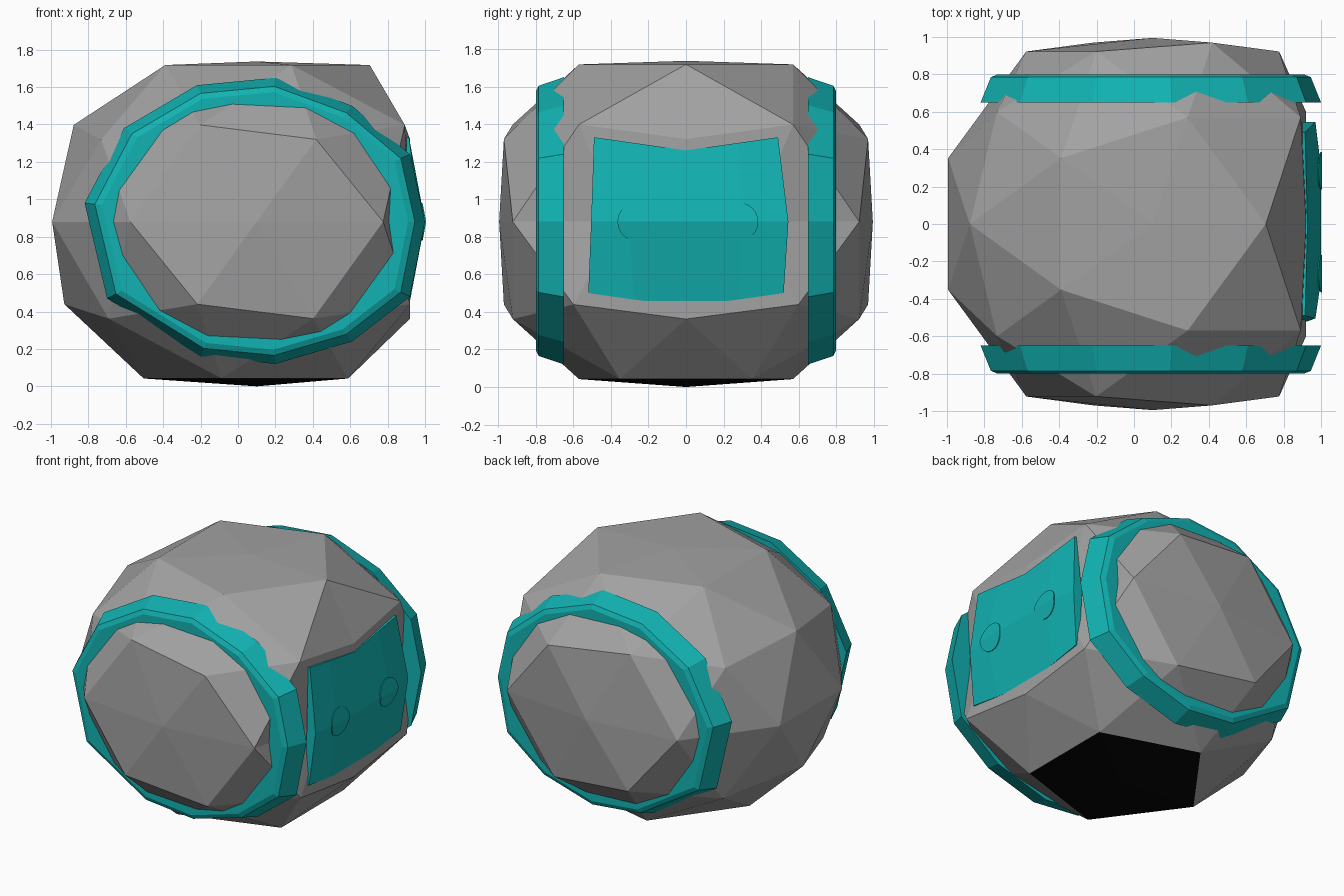
import bpy, bmesh, math

if "Cube" in bpy.data.objects:
    bpy.data.objects.remove(bpy.data.objects["Cube"])


def mat(name, col):
    m = bpy.data.materials.new(name)
    m.diffuse_color = (*col, 1)
    m.use_nodes = True
    m.node_tree.nodes["Principled BSDF"].inputs["Base Color"].default_value = m.diffuse_color
    return m


GREY = mat("stone_grey", (0.36, 0.36, 0.36))
TEAL = mat("teal", (0.006, 0.45, 0.45))
BLACK = mat("black", (0.002, 0.002, 0.002))


def finish(name, bm, mats):
    bmesh.ops.recalc_face_normals(bm, faces=bm.faces[:])
    me = bpy.data.meshes.new(name)
    bm.to_mesh(me)
    bm.free()
    for m in mats:
        me.materials.append(m)
    ob = bpy.data.objects.new(name, me)
    bpy.context.collection.objects.link(ob)
    return ob


CX, CZ = 0.09, 0.88

# Body: low icosphere flattened at the top, bottom, both ends and the panel side
bm = bmesh.new()
bmesh.ops.create_icosphere(bm, subdivisions=2, radius=1)
for v in bm.verts:
    x, y, z = v.co
    v.co = (min(CX + 0.01 + 1.15 * x, 0.92),
            max(-0.995, min(0.995, 1.14 * y)),
            CZ + max(-0.88, min(0.857, 0.985 * z)))
for f in bm.faces:
    if f.calc_center_median().z < 0.05:      # dark underside
        f.material_index = 1
finish("body", bm, [GREY, BLACK])

# End bands: irregular twelve-sided rings, mirrored front to back
OUTLINE = [(1.0, 0.88), (0.92, 1.24), (0.61, 1.50), (0.20, 1.65),
           (-0.22, 1.61), (-0.61, 1.38), (-0.82, 0.98), (-0.70, 0.47),
           (-0.20, 0.16), (0.20, 0.12), (0.61, 0.24), (0.92, 0.48)]
PROFILE = [(0.65, 0.78), (0.65, 1.0), (0.785, 0.94), (0.80, 0.90), (0.80, 0.76)]


def band(name, side):
    bm = bmesh.new()
    rows = [[bm.verts.new((CX + (x - CX) * s, side * y, CZ + (z - CZ) * s))
             for x, z in OUTLINE] for y, s in PROFILE]
    n, m = len(OUTLINE), len(PROFILE)
    for i in range(m):
        a, b = rows[i], rows[(i + 1) % m]
        for j in range(n):
            k = (j + 1) % n
            bm.faces.new((a[j], a[k], b[k], b[j]))
    finish(name, bm, [TEAL])


band("front_band", -1)
band("back_band", 1)


# Side panel: folded plate with its ridge at mid height
def panel_x(z):
    return 1.0 - 0.19 * abs(z - CZ)


TOP = [(-0.49, 1.33), (-0.28, 1.30), (0, 1.26), (0.28, 1.30), (0.49, 1.33)]
MID = [(-0.505, CZ), (-0.30, CZ), (0, CZ), (0.30, CZ), (0.545, CZ)]
LOW = [(-0.52, 0.50), (-0.28, 0.466), (0, 0.43), (0.28, 0.466), (0.52, 0.50)]
bm = bmesh.new()
rows = []
for row in (TOP, MID, LOW):
    rows.append([bm.verts.new((panel_x(z) - (0.03 if abs(y) > 0.45 and z == CZ else 0), y, z))
                 for y, z in row])
for a, b in zip(rows, rows[1:]):
    for j in range(4):
        bm.faces.new((a[j], a[j + 1], b[j + 1], b[j]))
ext = bmesh.ops.extrude_face_region(bm, geom=bm.faces[:], use_keep_orig=True)
for g in ext["geom"]:
    if isinstance(g, bmesh.types.BMVert):
        g.co.x = 0.90
finish("side_panel", bm, [TEAL])


# Round buttons: thin discs following the panel fold
def button(name, y0):
    bm = bmesh.new()
    pts = []
    for i in range(24):
        a = math.tau * i / 24
        y, z = y0 + 0.1 * math.cos(a), CZ + 0.1 * math.sin(a)
        pts.append(bm.verts.new((panel_x(z) + 0.003, y, z)))
    bm.faces.new(pts[:13])
    bm.faces.new(pts[12:] + pts[:1])
    ob = finish(name, bm, [TEAL])
    mod = ob.modifiers.new("thickness", "SOLIDIFY")
    mod.thickness = 0.006
    mod.offset = 0


button("front_button", -0.265)
button("back_button", 0.285)
